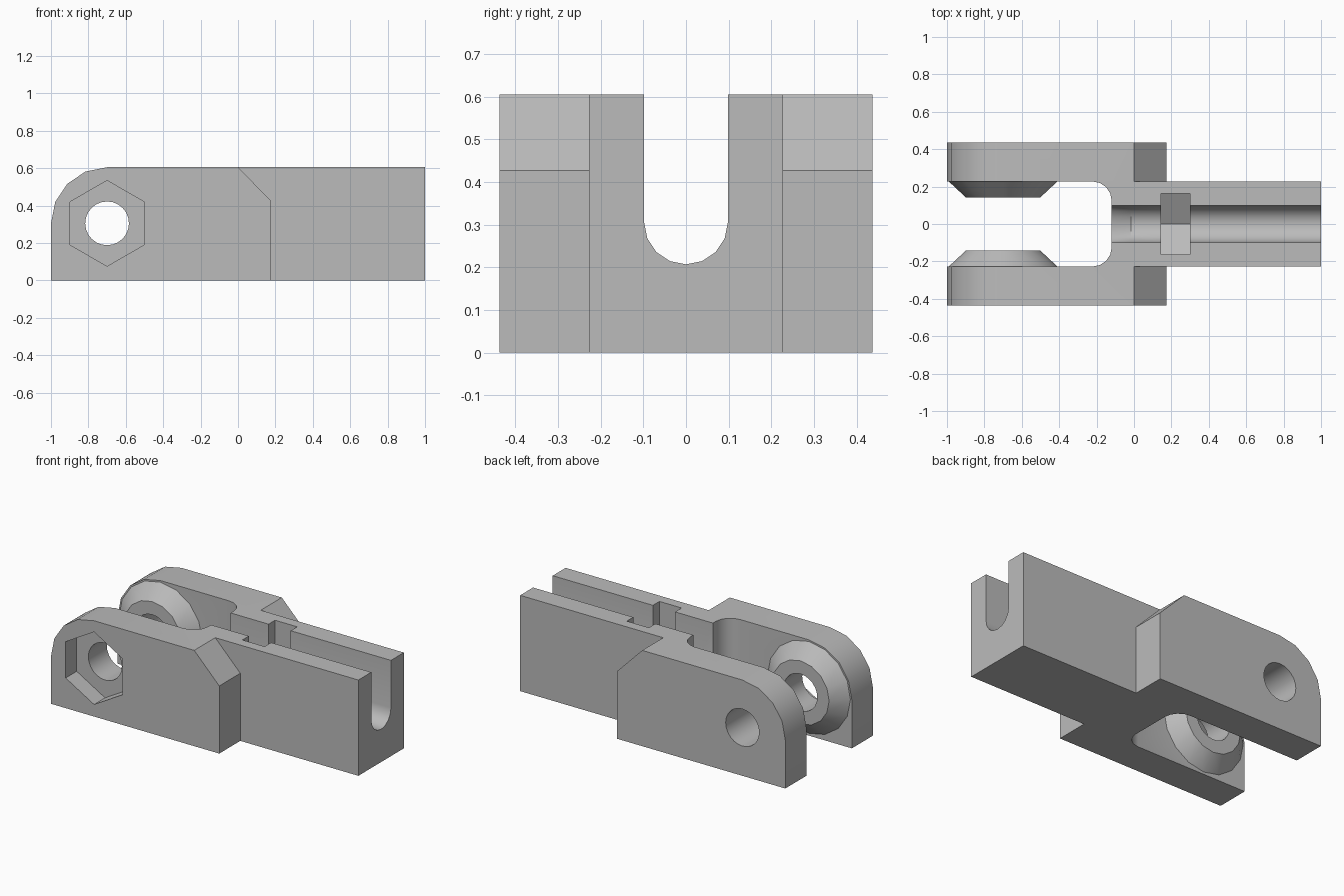
import bpy, bmesh, math

if "Cube" in bpy.data.objects:
    bpy.data.objects.remove(bpy.data.objects["Cube"], do_unlink=True)

HALF, INNER, TOP = 0.437, 0.227, 0.605
PX, PZ = -0.7, 0.305          # pivot centre

grey = bpy.data.materials.new("plain grey")
grey.use_nodes = True
grey.diffuse_color = (0.5, 0.5, 0.5, 1)
grey.node_tree.nodes["Principled BSDF"].inputs["Base Color"].default_value = (0.5, 0.5, 0.5, 1)


def loft(name, sections):
    """Solid through matching closed 3D sections."""
    bm = bmesh.new()
    rings = [[bm.verts.new(p) for p in s] for s in sections]
    n = len(rings[0])
    for a, b in zip(rings, rings[1:]):
        for i in range(n):
            j = (i + 1) % n
            bm.faces.new((a[i], a[j], b[j], b[i]))
    bm.faces.new(rings[0])
    bm.faces.new(rings[-1])
    bmesh.ops.recalc_face_normals(bm, faces=bm.faces)
    mesh = bpy.data.meshes.new(name)
    bm.to_mesh(mesh)
    bm.free()
    mesh.materials.append(grey)
    obj = bpy.data.objects.new(name, mesh)
    bpy.context.collection.objects.link(obj)
    return obj


def arc(cx, cy, r, start, end, steps):
    angles = [math.radians(start + (end - start) * i / steps) for i in range(steps + 1)]
    return [(cx + r * math.cos(a), cy + r * math.sin(a)) for a in angles]


def along_y(name, rings):
    """rings: (y, [(x, z), ...])"""
    return loft(name, [[(x, y, z) for x, z in pts] for y, pts in rings])


def along_x(name, rings):
    """rings: (x, [(y, z), ...])"""
    return loft(name, [[(x, y, z) for y, z in pts] for x, pts in rings])


def ring(r, sides, turn=0):
    return arc(PX, PZ, r, turn, turn + 360, sides)[:-1]


def combine(body, tool, operation):
    mod = body.modifiers.new(operation, 'BOOLEAN')
    mod.operation, mod.solver, mod.object = operation, 'EXACT', tool
    bpy.ops.object.select_all(action='DESELECT')
    bpy.context.view_layer.objects.active = body
    body.select_set(True)
    bpy.ops.object.modifier_apply(modifier=mod.name)
    bpy.data.objects.remove(tool, do_unlink=True)


# Wide fork block with rounded end and sloped shoulders
side = [(-1, 0), (0.175, 0), (0.175, 0.427), (0, TOP)] + arc(PX, PZ, 0.3, 90, 180, 4)
body = along_y("clevis_body", [(-HALF, side), (HALF, side)])

# Narrow shaft
rect = [(-INNER, 0), (INNER, 0), (INNER, TOP), (-INNER, TOP)]
combine(body, along_x("shaft", [(-0.1, rect), (1, rect)]), 'UNION')

# Opening between the fork arms, with rounded inner corners
r = 0.1
gap = ([(-1.1, -INNER)] + arc(-0.12 - r, -INNER + r, r, -90, 0, 4)
       + arc(-0.12 - r, INNER - r, r, 0, 90, 4) + [(-1.1, INNER)])
combine(body, loft("fork_gap", [[(x, y, z) for x, y in gap] for z in (-0.1, 0.8)]), 'DIFFERENCE')

# Conical bosses on the inner arm faces
for s in (-1, 1):
    boss = along_y("boss", [(s * INNER, ring(0.29, 16)), (s * 0.143, ring(0.2, 16))])
    combine(body, boss, 'UNION')

# Pivot hole and hexagonal recess on the front arm
hole = ring(0.117, 24)
combine(body, along_y("pivot_hole", [(-0.6, hole), (0.6, hole)]), 'DIFFERENCE')
hexagon = ring(0.229, 6, 30)
combine(body, along_y("hex_recess", [(-0.6, hexagon), (-HALF + 0.11, hexagon)]), 'DIFFERENCE')


# Round-bottomed channel, dipping where it meets the fork
def channel(drop):
    return [(-0.098, 0.8)] + arc(0, PZ - drop, 0.098, 180, 360, 8) + [(0.098, 0.8)]


groove = along_x("channel", [(1.1, channel(0)), (-0.015, channel(0)), (-0.135, channel(0.1))])
combine(body, groove, 'DIFFERENCE')

# Nut slot with a pointed floor across the channel
w = 0.163
slot = [(-w, 0.8), (-w, 0.21), (0, 0.117), (w, 0.21), (w, 0.8)]
combine(body, along_x("nut_slot", [(0.145, slot), (0.3, slot)]), 'DIFFERENCE')

bpy.ops.object.select_all(action='DESELECT')
body.select_set(True)
bpy.context.view_layer.objects.active = body
bpy.ops.object.shade_smooth_by_angle(angle=math.radians(28))
